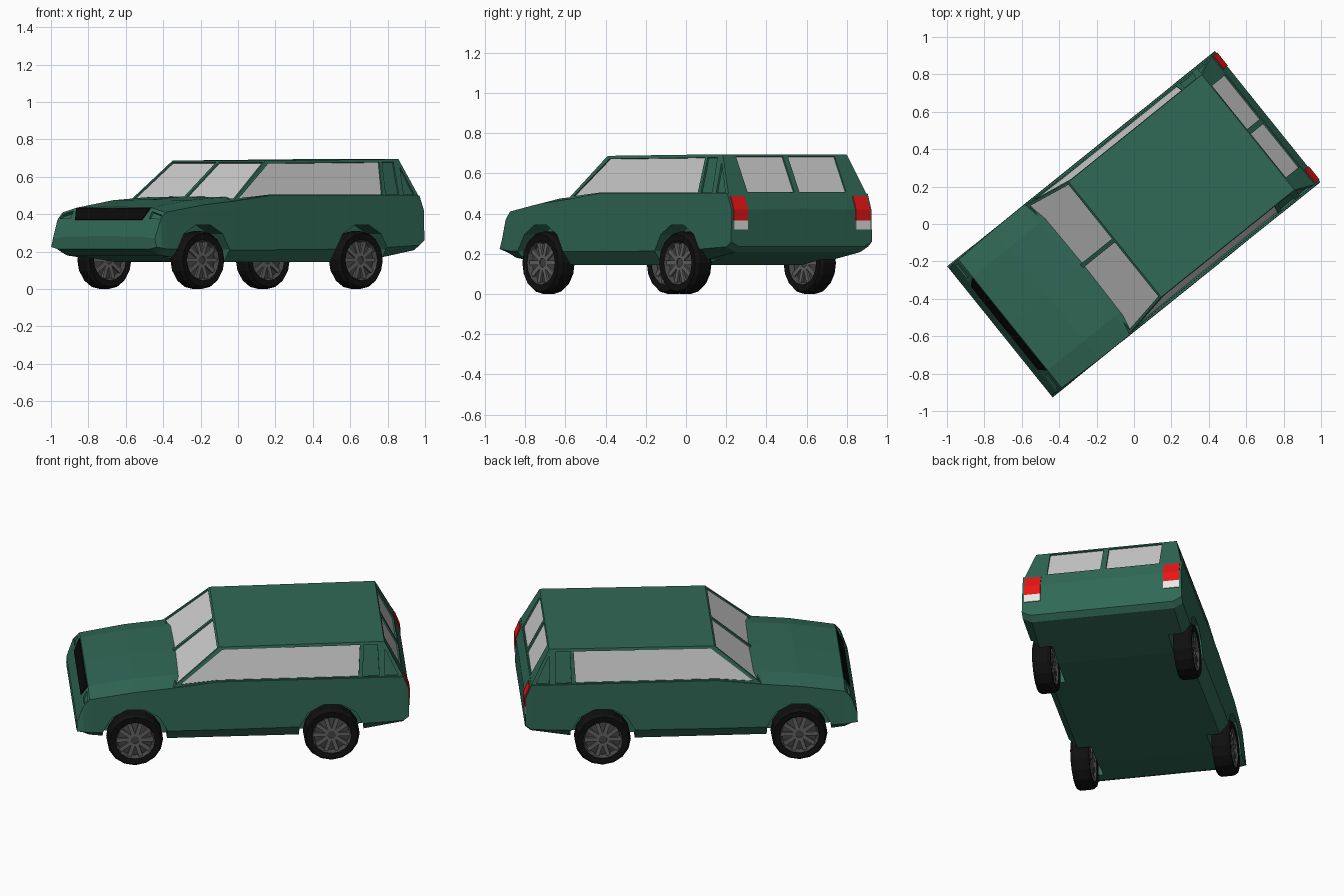
import bpy, bmesh, math
from mathutils import Vector, Matrix

cube = bpy.data.objects.get("Cube")
if cube:
    bpy.data.objects.remove(cube, do_unlink=True)

TURN = Matrix.Rotation(math.radians(38.8), 4, "Z")
parts = []


def material(name, rgb):
    m = bpy.data.materials.new(name)
    m.use_nodes = True
    m.diffuse_color = (*rgb, 1)
    bsdf = m.node_tree.nodes["Principled BSDF"]
    bsdf.inputs["Base Color"].default_value = (*rgb, 1)
    bsdf.inputs["Roughness"].default_value = 0.7
    return m


GREEN = material("green paint", (0.03, 0.14, 0.094))
GLASS = material("pale grey glass", (0.62, 0.62, 0.62))
RED = material("red lamp", (0.8, 0.008, 0.008))
WHITE = material("white lamp", (0.8, 0.8, 0.78))
BLACK = material("black grille", (0.003, 0.003, 0.003))
RUBBER = material("tyre rubber", (0.005, 0.005, 0.005))
DARK = material("dark wheel metal", (0.06, 0.06, 0.06))
METAL = material("wheel metal", (0.13, 0.13, 0.13))


def finish(name, bm, mats):
    bmesh.ops.recalc_face_normals(bm, faces=bm.faces)
    mesh = bpy.data.meshes.new(name)
    bm.to_mesh(mesh)
    bm.free()
    for m in mats:
        mesh.materials.append(m)
    obj = bpy.data.objects.new(name, mesh)
    bpy.context.collection.objects.link(obj)
    parts.append(obj)
    return obj


def loft(bm, rings, capped=True):
    """Join closed rings of points with quads."""
    loops = [[bm.verts.new(p) for p in ring] for ring in rings]
    n = len(loops[0])
    for a, b in zip(loops, loops[1:]):
        for i in range(n):
            j = (i + 1) % n
            bm.faces.new((a[i], a[j], b[j], b[i]))
    if capped:
        return bm.faces.new(loops[0]), bm.faces.new(loops[-1])


def recess(bm, pts, depth, index):
    """Cutter for a panel sunk into the skin; its floor takes the given material."""
    pts = [Vector(p) for p in pts]
    n = (pts[1] - pts[0]).cross(pts[2] - pts[0]).normalized()
    middle = sum(pts, Vector()) / len(pts)
    if n.dot(middle - Vector((0.1, 0, 0.4))) < 0:
        n = -n
    floor, _ = loft(bm, [[p - n * depth for p in pts], [p + n * 0.03 for p in pts]])
    floor.material_index = index


def cut(obj, bm):
    """Subtract the cutter mesh and keep the result."""
    cutter = finish("cutter", bm, list(obj.data.materials))
    cutter.hide_render = True
    mod = obj.modifiers.new("cut", "BOOLEAN")
    mod.operation, mod.solver, mod.object = "DIFFERENCE", "EXACT", cutter
    deps = bpy.context.evaluated_depsgraph_get()
    mesh = bpy.data.meshes.new_from_object(obj.evaluated_get(deps))
    obj.modifiers.clear()
    obj.data = mesh
    parts.remove(cutter)
    bpy.data.objects.remove(cutter, do_unlink=True)


def plate(name, pts, mat):
    bm = bmesh.new()
    n = len(pts) // 2
    rows = [[bm.verts.new(p) for p in pts[:n]], [bm.verts.new(p) for p in pts[n:]]]
    for i in range(n - 1):
        bm.faces.new((rows[0][i], rows[0][i + 1], rows[1][i + 1], rows[1][i]))
    obj = finish(name, bm, [mat])
    thick = obj.modifiers.new("thickness", "SOLIDIFY")
    thick.thickness, thick.offset = 0.008, 0
    return obj


# Lower body: x, floor z, crease z, shoulder half width, shoulder z, hood z
stations = [
    (-0.92, 0.215, 0.225, 0.435, 0.27, 0.28),
    (-0.885, 0.195, 0.22, 0.44, 0.37, 0.37),
    (-0.85, 0.18, 0.215, 0.44, 0.41, 0.435),
    (-0.6, 0.148, 0.21, 0.447, 0.45, 0.475),
    (-0.39, 0.145, 0.21, 0.448, 0.47, 0.49),
    (-0.14, 0.145, 0.21, 0.448, 0.5, 0.5),
    (0.52, 0.145, 0.215, 0.448, 0.5, 0.5),
    (0.885, 0.208, 0.235, 0.448, 0.5, 0.5),
    (0.917, 0.235, 0.26, 0.446, 0.42, 0.42),
]
rings = []
for x, floor, crease, width, shoulder, hood in stations:
    half = [(0.4, floor), (0.45, crease), (width, shoulder), (0.32, hood)]
    crown = [(0, hood + 0.004)]
    loop = half + crown + [(-y, z) for y, z in reversed(half)]
    rings.append([(x, y, z) for y, z in loop])
bm = bmesh.new()
loft(bm, rings)
body = finish("lower_body", bm, [GREEN])

# Wheel arches and sunken headlamp panels
AXLES = (-0.598, 0.489)
bm = bmesh.new()
for s in (-1, 1):
    for x in AXLES:
        arch = []
        for y in (0.325, 0.55):
            arch.append([(x + 0.185 * math.cos(a), s * y, 0.165 + 0.185 * math.sin(a))
                         for a in [math.tau * (k + 0.5) / 12 for k in range(12)]])
        loft(bm, arch)
    recess(bm, [(-0.88, s * 0.335, 0.378), (-0.88, s * 0.425, 0.376),
                (-0.862, s * 0.425, 0.395), (-0.858, s * 0.335, 0.415)], 0.012, 0)
cut(body, bm)

# Cabin
bm = bmesh.new()
base = [(-0.39, 0.442, 0.47), (0.889, 0.442, 0.49)]
roof = [(-0.131, 0.395, 0.687), (0.783, 0.395, 0.695)]
loft(bm, [edge + [(x, -y, z) for x, y, z in reversed(edge)] for edge in (base, roof)])
cabin = finish("cabin", bm, [GREEN, GLASS])


def side(s, x, z):
    return (x, s * (0.442 - 0.047 * (z - 0.48) / 0.21), z)


def screen(y, t):
    return (-0.39 + 0.259 * t, y, 0.47 + 0.217 * t)


def tail(y, z):
    return (0.783 + 0.106 * (0.695 - z) / 0.205, y, z)


# Windows and blanked rear quarter panels
side_window = [(-0.345, 0.487), (-0.14, 0.505), (0.638, 0.505), (0.648, 0.678), (-0.112, 0.672)]
quarter_panel = [(0.662, 0.505), (0.752, 0.505), (0.745, 0.678), (0.668, 0.678)]
corner_panel = [(0.785, 0.505), (0.857, 0.505), (0.785, 0.655)]
bm = bmesh.new()
for s in (-1, 1):
    for outline, index in ((side_window, 1), (quarter_panel, 0), (corner_panel, 0)):
        recess(bm, [side(s, x, z) for x, z in outline], 0.008, index)
    recess(bm, [screen(s * 0.012, 0.11), screen(s * 0.424, 0.06),
                screen(s * 0.383, 0.96), screen(s * 0.012, 0.96)], 0.008, 1)
    recess(bm, [tail(s * 0.016, 0.506), tail(s * 0.315, 0.506),
                tail(s * 0.315, 0.684), tail(s * 0.016, 0.684)], 0.008, 1)
cut(cabin, bm)

# Grille and rear lamps
plate("grille", [(-0.886, -0.285, 0.37), (-0.886, 0.285, 0.37),
                 (-0.854, -0.315, 0.432), (-0.854, 0.315, 0.432)], BLACK)
for s, label in ((1, "right"), (-1, "left")):
    inner, outer = s * 0.345, s * 0.435
    red = [(0.918, 0.365), (0.918, 0.42), (0.892, 0.485)]
    white = [(0.918, 0.32), (0.918, 0.365)]
    for kind, edge, mat in (("tail", red, RED), ("reverse", white, WHITE)):
        plate(f"{label}_{kind}_lamp", [(x, y, z) for y in (inner, outer) for x, z in edge], mat)


# Wheels
def lathe(bm, profile, centre, index):
    before = set(bm.faces)
    loft(bm, [[centre + Vector((r * math.cos(a), y, r * math.sin(a)))
               for a in [math.tau * k / 16 for k in range(16)]] for r, y in profile])
    for f in set(bm.faces) - before:
        f.material_index = index


tyre = [(0.11, 0.048), (0.143, 0.052), (0.155, 0.034)]
rim = [(0.025, 0.034), (0.098, 0.024), (0.112, 0.047)]
for x, end in zip(AXLES, ("front", "rear")):
    for s, label in ((1, "right"), (-1, "left")):
        centre = Vector((x, s * 0.397, 0.155))
        bm = bmesh.new()
        lathe(bm, tyre + [(r, -y) for r, y in reversed(tyre)], centre, 0)
        # Drop the flat tyre caps so the dished rim shows
        bmesh.ops.delete(bm, geom=[f for f in bm.faces if len(f.verts) > 4], context="FACES")
        lathe(bm, rim + [(r, -y) for r, y in reversed(rim)], centre, 1)
        for k in range(10):
            spin = Matrix.Rotation(math.tau * k / 10, 4, "Y")
            for face in (-1, 1):
                place = (Matrix.Translation(centre) @ spin
                         @ Matrix.Translation((0.062, face * 0.03, 0))
                         @ Matrix.Diagonal((0.08, 0.018, 0.022, 1)))
                geo = bmesh.ops.create_cube(bm, size=1, matrix=place)
                for f in {f for v in geo["verts"] for f in v.link_faces}:
                    f.material_index = 2
        finish(f"{end}_{label}_wheel", bm, [RUBBER, DARK, METAL])

# Turn the whole car to its resting heading
for obj in parts:
    obj.data.transform(TURN)
